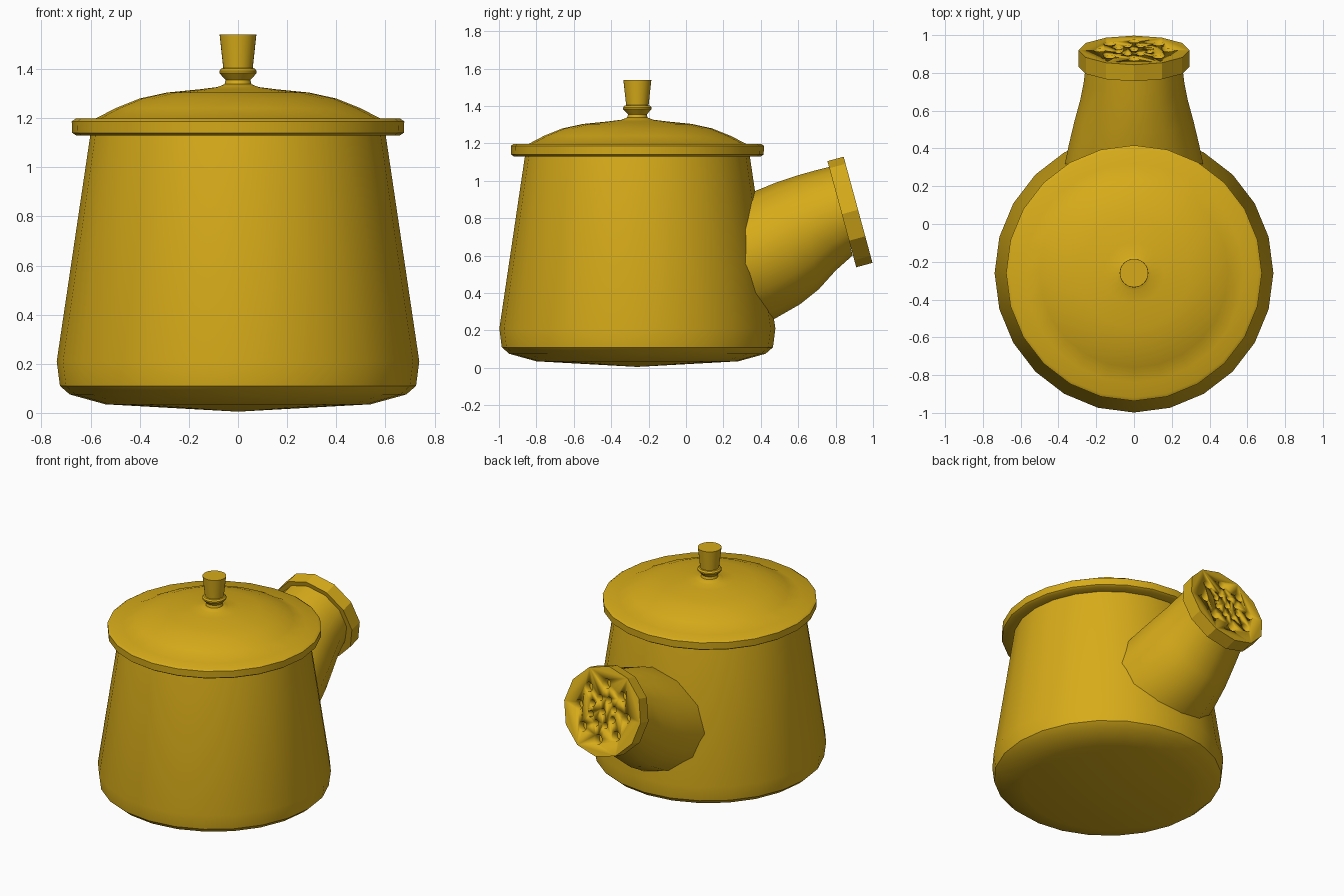
import bpy, bmesh, math
from mathutils import Vector, Matrix

if "Cube" in bpy.data.objects:
    bpy.data.objects.remove(bpy.data.objects["Cube"])

AXIS_Y = -0.26
brass = bpy.data.materials.new("brass")
brass.diffuse_color = (0.68, 0.41, 0.01, 1)
brass.use_nodes = True
brass.node_tree.nodes["Principled BSDF"].inputs["Base Color"].default_value = brass.diffuse_color


def make_object(name, bm, angle=35):
    bmesh.ops.recalc_face_normals(bm, faces=bm.faces)
    mesh = bpy.data.meshes.new(name)
    bm.to_mesh(mesh)
    bm.free()
    obj = bpy.data.objects.new(name, mesh)
    bpy.context.collection.objects.link(obj)
    mesh.materials.append(brass)
    bpy.ops.object.select_all(action='DESELECT')
    obj.select_set(True)
    bpy.context.view_layer.objects.active = obj
    bpy.ops.object.shade_smooth_by_angle(angle=math.radians(angle))
    return obj


def bridge(bm, rings):
    for a, b in zip(rings, rings[1:]):
        n = len(a)
        for i in range(n):
            j = (i + 1) % n
            bm.faces.new((a[i], a[j], b[j], b[i]))


def lathe(name, profile, sides, cap_start=False, cap_end=False, matrix=Matrix(), angle=35):
    bm = bmesh.new()
    rings = []
    for r, z in profile:
        rings.append([bm.verts.new((r * math.sin(math.tau * i / sides),
                                    r * math.cos(math.tau * i / sides), z))
                      for i in range(sides)])
    bridge(bm, rings)
    if cap_start:
        bm.faces.new(rings[0])
    if cap_end:
        bm.faces.new(rings[-1])
    bmesh.ops.remove_doubles(bm, verts=bm.verts, dist=1e-4)
    bm.transform(matrix)
    return make_object(name, bm, angle)


upright = Matrix.Translation((0, AXIS_Y, 0))

# Tapered pot body with a shallow pointed base
lathe("pot_body", [(0, 0.005), (0.54, 0.035), (0.685, 0.075), (0.725, 0.11),
                   (0.738, 0.21), (0.60, 1.14)], 24, matrix=upright)

# Lid: rolled rim and dome
lathe("lid", [(0.58, 1.13), (0.66, 1.13), (0.675, 1.14), (0.677, 1.187), (0.66, 1.198),
              (0.58, 1.198), (0.50, 1.24), (0.40, 1.28), (0.29, 1.304), (0.16, 1.317),
              (0.08, 1.327), (0.04, 1.345)], 24, cap_end=True, matrix=upright)

# Knob: collar and flared grip
lathe("lid_knob", [(0.09, 1.325), (0.055, 1.337), (0.05, 1.355), (0.076, 1.383), (0.076, 1.392),
                   (0.068, 1.402), (0.06, 1.404), (0.075, 1.54)], 32,
      cap_end=True, matrix=upright)

# Spout: cross-sections given by top (y, z), bottom (y, z) and half width
sections = [((0.20, 0.87), (0.30, 0.19), 0.38), ((0.37, 0.945), (0.47, 0.26), 0.345),
            ((0.48, 0.99), (0.61, 0.34), 0.315), ((0.60, 1.03), (0.71, 0.42), 0.285),
            ((0.69, 1.055), (0.80, 0.52), 0.267), ((0.79, 1.08), (0.89, 0.60), 0.255)]
bm = bmesh.new()
rings = []
for top, bottom, width in sections:
    t, b = Vector((0, *top)), Vector((0, *bottom))
    mid, up = (t + b) / 2, (t - b) / 2
    rings.append([bm.verts.new(mid + up * math.cos(math.tau * i / 12)
                               + Vector((width * math.sin(math.tau * i / 12), 0, 0)))
                  for i in range(12)])
bridge(bm, rings)
make_object("spout", bm, 40)

# Rose: tilted disc on the spout, local z pointing outwards
tilt = Matrix.Translation((0, 0.92, 0.845)) @ Matrix.Rotation(-math.radians(74.8), 4, 'X')
rose = lathe("spout_rose", [(0.294, -0.09), (0.294, 0)], 12,
             cap_start=True, cap_end=True, matrix=tilt, angle=25)

# Cutter for the centre hole and two rings of holes
bm = bmesh.new()
holes = [(0, 0, 0.02)]
for ring_radius, hole_radius, phase in ((0.09, 0.02, 0.5), (0.182, 0.031, 0)):
    for i in range(8):
        a = math.tau * (i + phase) / 8
        holes.append((ring_radius * math.cos(a), ring_radius * math.sin(a), hole_radius))
for x, y, r in holes:
    bmesh.ops.create_cone(bm, cap_ends=True, segments=16, radius1=r, radius2=r, depth=0.12,
                          matrix=tilt @ Matrix.Translation((x, y, 0)))
cutter = make_object("hole_cutter", bm)
cutter.hide_render = True
cutter.hide_viewport = True
cut = rose.modifiers.new("holes", 'BOOLEAN')
cut.object = cutter
cut.operation = 'DIFFERENCE'
cut.solver = 'EXACT'
rose.modifiers.move(len(rose.modifiers) - 1, 0)
